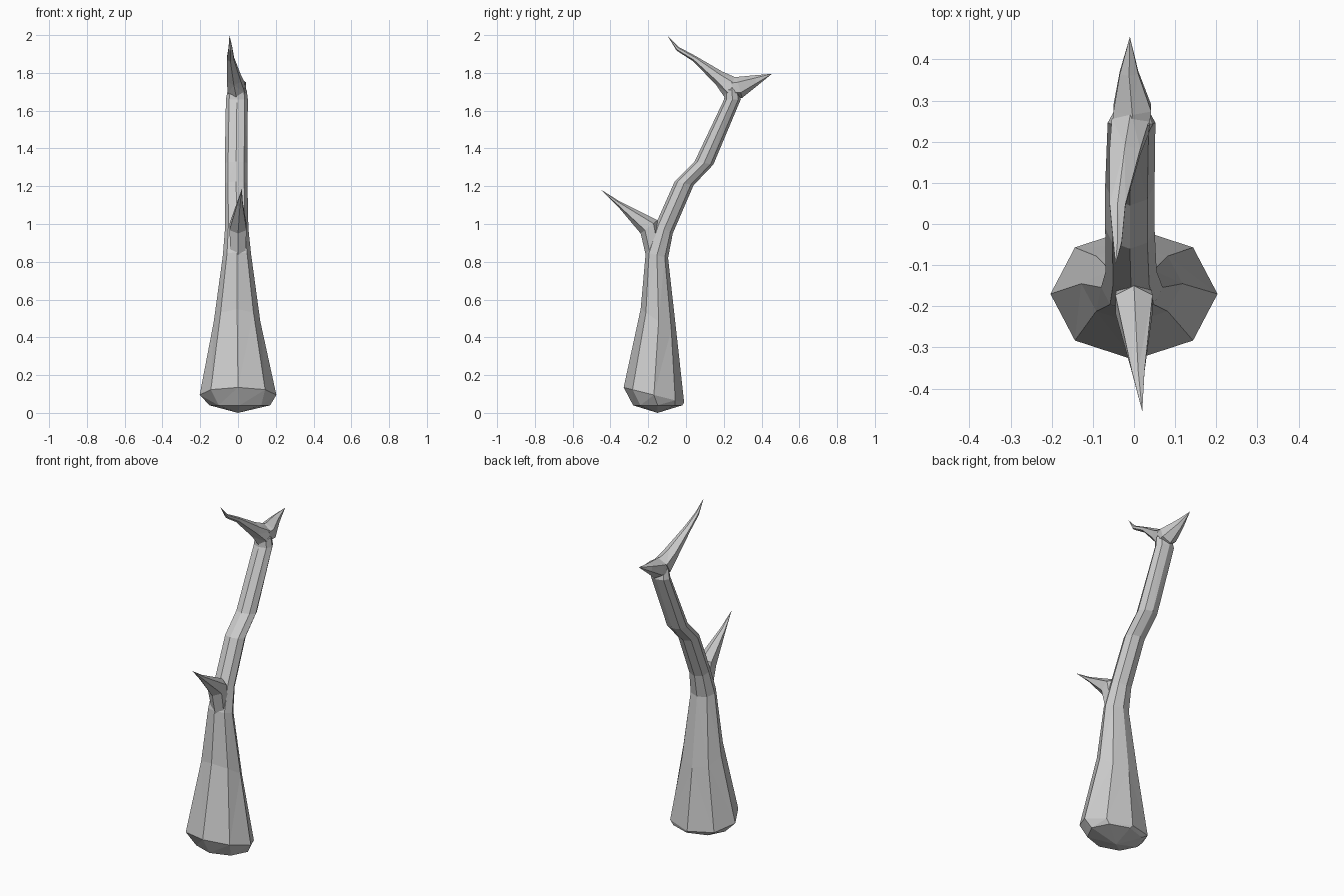
import bpy, bmesh, math
from mathutils import Vector

if "Cube" in bpy.data.objects:
    bpy.data.objects.remove(bpy.data.objects["Cube"])


def loft(name, sides, rings, start=None, end=None):
    """Closed limb. Ring = front (y, z), back (y, z), centre x, half width."""
    bm = bmesh.new()
    loops = []
    for (fy, fz), (by, bz), cx, hw in rings:
        f, b = Vector((cx, fy, fz)), Vector((cx, by, bz))
        mid, half = (f + b) / 2, (f - b) / 2
        loops.append([bm.verts.new(mid + half * math.cos(a) + Vector((hw * math.sin(a), 0, 0)))
                      for a in (2 * math.pi * i / sides for i in range(sides))])
    for lo, hi in zip(loops, loops[1:]):
        for i in range(sides):
            j = (i + 1) % sides
            bm.faces.new((lo[i], lo[j], hi[j], hi[i]))
    for ring, tip in ((loops[0], start), (loops[-1], end)):
        if tip is None:
            bm.faces.new(ring)
        else:
            t = bm.verts.new(tip)
            for i in range(sides):
                bm.faces.new((ring[i], ring[(i + 1) % sides], t))
    bmesh.ops.triangulate(bm, faces=bm.faces[:])
    bmesh.ops.recalc_face_normals(bm, faces=bm.faces[:])
    me = bpy.data.meshes.new(name)
    bm.to_mesh(me)
    bm.free()
    ob = bpy.data.objects.new(name, me)
    bpy.context.collection.objects.link(ob)
    return ob


# Flared trunk with pointed foot, running up into the leaning stem
trunk = loft("dead_tree_trunk", 8, [
    ((-.28, .04), (-.02, .04), .01, .16),
    ((-.33, .135), (-.01, .055), 0, .203),
    ((-.24, .55), (-.05, .42), -.005, .123),
    ((-.213, .85), (-.095, .82), -.005, .075),
    ((-.16, 1.0), (-.07, .95), -.007, .062),
    ((-.06, 1.225), (.04, 1.205), -.01, .06),
    ((.045, 1.33), (.145, 1.315), -.01, .06),
    ((.202, 1.66), (.29, 1.66), -.006, .058),
    ((.205, 1.71), (.28, 1.71), -.004, .05),
], start=(0, -.15, 0), end=(-.01, .25, 1.765))

# Short forked branch at the front
front_branch = loft("front_branch", 6, [
    ((-.205, .80), (-.12, .86), 0, .045),
    ((-.24, .95), (-.15, 1.02), 0, .052),
    ((-.36, 1.092), (-.355, 1.122), .01, .018),
], end=(.02, -.455, 1.185))

# Crooked crown twig curling forward
crown_twig = loft("crown_twig", 6, [
    ((.208, 1.665), (.272, 1.772), -.008, .053),
    ((.16, 1.735), (.19, 1.808), -.022, .043),
    ((.04, 1.86), (.05, 1.89), -.04, .022),
    ((-.05, 1.918), (-.04, 1.938), -.04, .012),
], end=(-.045, -.1, 2.0))

# Spike pointing backwards from the crown
crown_spike = loft("crown_spike", 6, [
    ((.235, 1.772), (.255, 1.67), -.006, .05),
    ((.265, 1.778), (.298, 1.668), -.004, .053),
    ((.36, 1.787), (.375, 1.73), -.012, .026),
], end=(-.01, .455, 1.795))

# Merge the limbs into the trunk
for limb in (front_branch, crown_twig, crown_spike):
    mod = trunk.modifiers.new("join_" + limb.name, 'BOOLEAN')
    mod.operation = 'UNION'
    mod.solver = 'EXACT'
    mod.object = limb
    limb.hide_render = True
    limb.display_type = 'WIRE'
